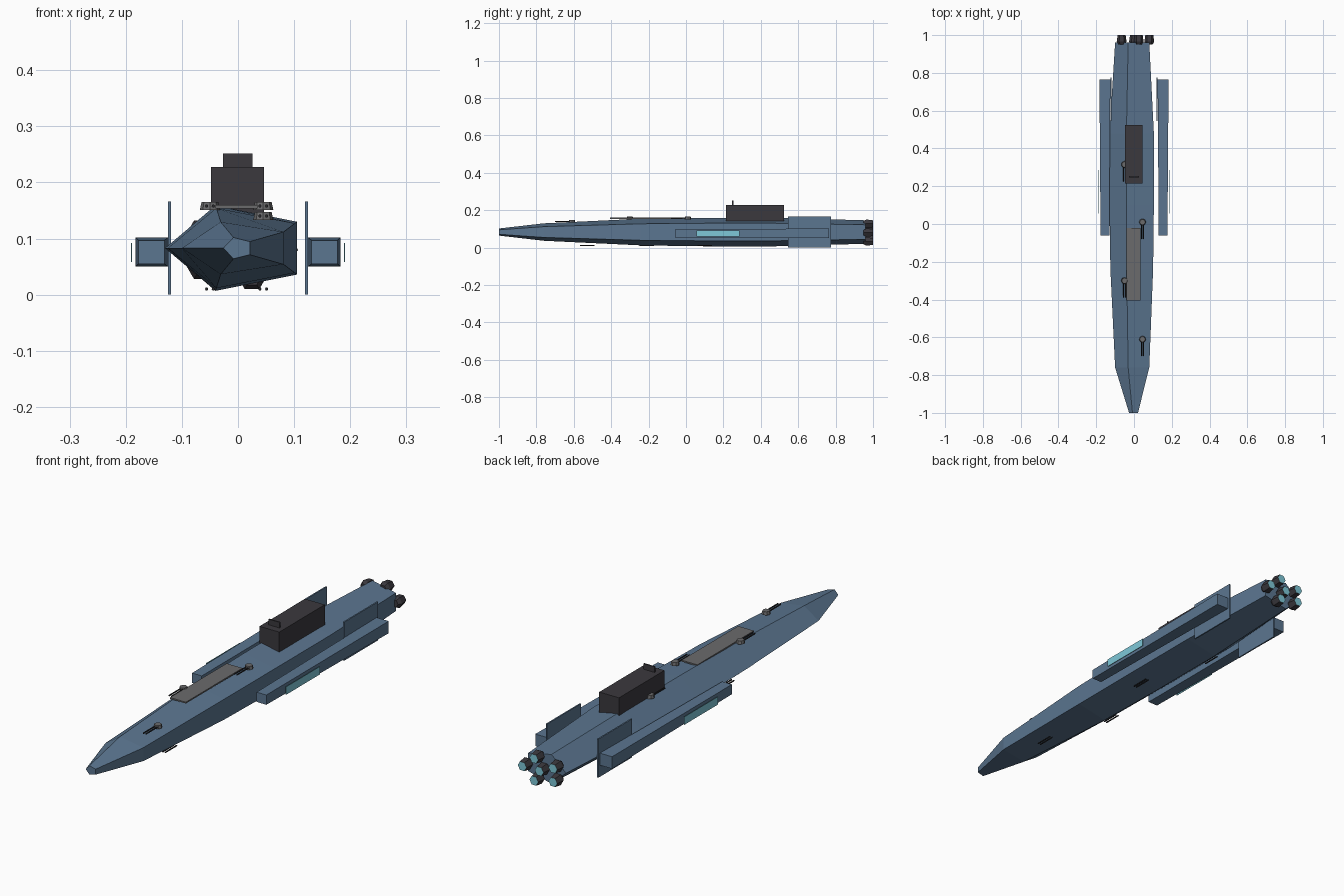
import bpy, bmesh, math
from mathutils import Vector

cube = bpy.data.objects.get("Cube")
if cube:
    bpy.data.objects.remove(cube)


def material(name, rgb):
    m = bpy.data.materials.new(name)
    m.use_nodes = True
    m.diffuse_color = (*rgb, 1)
    m.node_tree.nodes["Principled BSDF"].inputs["Base Color"].default_value = (*rgb, 1)
    return m


BLUE = material("hull blue", (0.105, 0.18, 0.28))
DARK = material("dark metal", (0.043, 0.04, 0.048))
GREY = material("deck grey", (0.145, 0.145, 0.15))
BLACK = material("barrel black", (0.02, 0.02, 0.023))
CYAN = material("glow cyan", (0.21, 0.58, 0.69))


def finish(name, bm, *mats):
    bmesh.ops.recalc_face_normals(bm, faces=bm.faces)
    mesh = bpy.data.meshes.new(name)
    bm.to_mesh(mesh)
    bm.free()
    for m in mats:
        mesh.materials.append(m)
    ob = bpy.data.objects.new(name, mesh)
    bpy.context.collection.objects.link(ob)
    return ob


def loft(name, rings, mats, end_mat=0):
    """Skin matching rings of points, front to back, and cap both ends."""
    bm = bmesh.new()
    loops = [[bm.verts.new(p) for p in ring] for ring in rings]
    n = len(loops[0])
    for a, b in zip(loops, loops[1:]):
        for i in range(n):
            j = (i + 1) % n
            bm.faces.new((a[i], a[j], b[j], b[i]))
    bm.faces.new(loops[0])
    bm.faces.new(loops[-1]).material_index = end_mat
    return finish(name, bm, *mats)


def ring(y, rx, rz, n, cx=0, cz=0.083, start=0):
    angles = [start + math.tau * i / n for i in range(n)]
    return [(cx + rx * math.cos(a), y, cz + rz * math.sin(a)) for a in angles]


def rect(y, x, z, hx, hz):
    return [(x - hx, y, z - hz), (x + hx, y, z - hz), (x + hx, y, z + hz), (x - hx, y, z + hz)]


def box(name, lo, hi, mat):
    c, h = (Vector(lo) + Vector(hi)) / 2, (Vector(hi) - Vector(lo)) / 2
    return loft(name, [rect(y, c.x, c.z, h.x, h.z) for y in (lo[1], hi[1])], [mat])


# Five-sided hull with its ridge on the right
sections = [(-1, 0.026, 0.02), (-0.76, 0.1, 0.049), (-0.24, 0.125, 0.075),
            (0.1, 0.13, 0.08), (0.48, 0.13, 0.08), (0.96, 0.1, 0.066)]
loft("hull", [ring(y, rx, rz, 5, start=math.pi) for y, rx, rz in sections], [BLUE])

# Engine nozzles: one in the middle, five around it
spots = [(0, 0)] + [(0.081 * math.cos(a), 0.05 * math.sin(a))
                    for a in (math.tau * i / 5 for i in range(5))]
for i, (x, z) in enumerate(spots):
    loft(f"engine_{i}", [ring(y, r, r, 6, x, 0.08 + z) for y, r in
                         ((0.95, 0.017), (0.965, 0.026), (1, 0.021))], [DARK, CYAN], 1)

# Side pods, fins and glowing panels
for side, s in (("left", 1), ("right", -1)):
    loft(side + "_pod", [rect(-0.06, s * 0.154, 0.076, 0.023, 0.021),
                         rect(0.765, s * 0.154, 0.076, 0.029, 0.026)], [BLUE])
    box(side + "_fin", (s * 0.122 - 0.003, 0.545, 0), (s * 0.122 + 0.003, 0.775, 0.166), BLUE)
    box(side + "_glow_panel", (s * 0.19 - 0.001, 0.055, 0.058),
        (s * 0.19 + 0.001, 0.285, 0.092), CYAN)

# Command block, sensor plate and flight deck
box("command_block", (-0.048, 0.215, 0.135), (0.046, 0.525, 0.228), DARK)
box("sensor_plate", (-0.027, 0.247, 0.226), (0.026, 0.253, 0.252), DARK)
box("deck", (-0.04, -0.405, 0.154), (0.035, -0.02, 0.16), GREY)


def barrels(name, x, y, z):
    for i, dx in enumerate((-0.006, 0.006)):
        loft(f"{name}_{i}", [ring(yy, 0.003, 0.003, 6, x + dx, z)
                             for yy in (y - 0.078, y)], [BLACK])


# Twin turrets alternating along the top
for i, (x, y, z) in enumerate(((0.045, -0.61, 0.133), (-0.05, -0.3, 0.151),
                               (0.045, 0.01, 0.151), (-0.05, 0.315, 0.151))):
    bm = bmesh.new()
    bmesh.ops.create_cone(bm, cap_ends=True, segments=8, radius1=0.018, radius2=0.015, depth=0.014)
    bmesh.ops.translate(bm, verts=bm.verts, vec=(x, y, z + 0.007))
    finish(f"turret_{i}", bm, GREY)
    barrels(f"turret_barrel_{i}", x, y - 0.012, z + 0.007)

# Twin barrels along the belly
for i, (x, y) in enumerate(((0.045, -0.49), (-0.05, -0.17), (0.045, 0.14), (-0.05, 0.48))):
    barrels(f"belly_barrel_{i}", x, y, 0.01)
